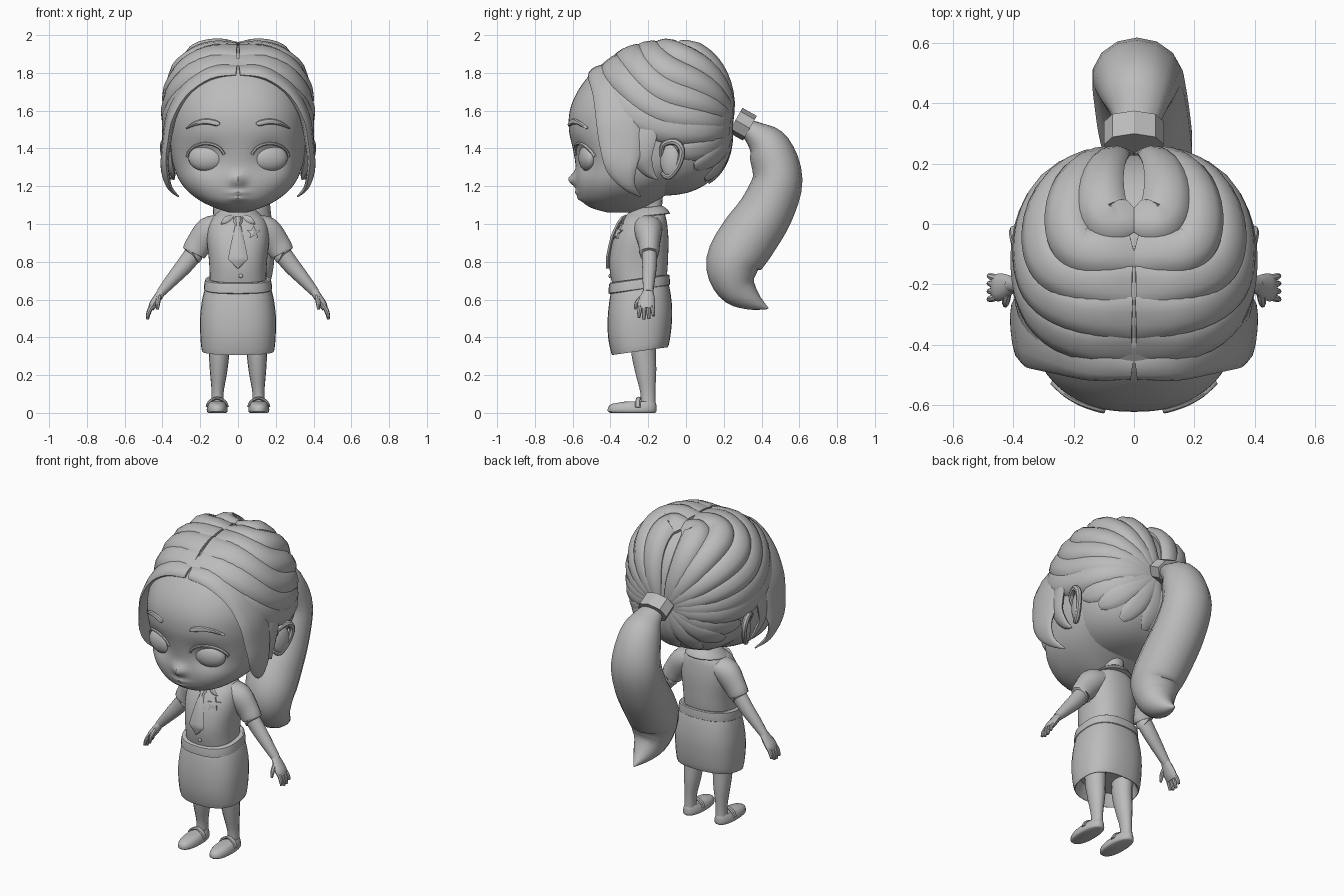
import bpy, bmesh, math
from mathutils import Vector, Matrix
from mathutils.bvhtree import BVHTree

grey = bpy.data.materials.new("plain_grey")
grey.diffuse_color = (0.5, 0.5, 0.5, 1)


def finish(name, bm, mirror=False, angle=40):
    bmesh.ops.recalc_face_normals(bm, faces=bm.faces)
    me = bpy.data.meshes.new(name)
    bm.to_mesh(me)
    bm.free()
    me.materials.append(grey)
    me.shade_smooth()
    me.set_sharp_from_angle(angle=math.radians(angle))
    ob = bpy.data.objects.new(name, me)
    bpy.context.collection.objects.link(ob)
    if mirror:
        ob.modifiers.new("mirror", 'MIRROR').use_mirror_merge = False
    return ob


def spline(rows, k):
    """Catmull-Rom through rows of any dimension."""
    out = []
    for i in range(len(rows) - 1):
        a, b, c, d = (rows[max(i - 1, 0)], rows[i], rows[i + 1], rows[min(i + 2, len(rows) - 1)])
        for j in range(k):
            t = j / k
            out.append([0.5 * (2 * q + (r - p) * t + (2 * p - 5 * q + 4 * r - s) * t * t
                               + (3 * q - p - 3 * r + s) * t ** 3) for p, q, r, s in zip(a, b, c, d)])
    return out + [list(rows[-1])]


def skin(name, rings, mirror=False, angle=40):
    bm = bmesh.new()
    vs = [[bm.verts.new(p) for p in r] for r in rings]
    n = len(vs[0])
    for a, b in zip(vs, vs[1:]):
        for i in range(n):
            bm.faces.new((a[i], a[(i + 1) % n], b[(i + 1) % n], b[i]))
    bm.faces.new(vs[0][::-1])
    bm.faces.new(vs[-1])
    return finish(name, bm, mirror, angle)


def power(c, p):
    return math.copysign(abs(c) ** (2 / p), c)


def loft(name, rows, n=32, k=3, p=2.3, cx=0, tilt=0, mirror=False, deform=None):
    """Stack of rounded outlines; rows are (z, y front, y back, half width)."""
    rings = []
    for z, y0, y1, rx in spline(rows, k):
        ring = []
        for i in range(n):
            a = 2 * math.pi * i / n
            y = (y0 + y1) / 2 + (y1 - y0) / 2 * power(math.sin(a), p)
            v = Vector((cx + rx * power(math.cos(a), p), y, z + tilt * (y + 0.24)))
            ring.append(deform(v) if deform else v)
        rings.append(ring)
    return skin(name, rings, mirror)


def tube(name, rows, up=(0, 1, 0), centre=None, n=10, k=4, mirror=False, angle=40):
    """Sweep along rows (x, y, z, half width, half thickness)."""
    rows = spline(rows, k)
    pts = [Vector(r[:3]) for r in rows]
    rings = []
    for i, (p, r) in enumerate(zip(pts, rows)):
        t = (pts[min(i + 1, len(pts) - 1)] - pts[max(i - 1, 0)]).normalized()
        side = t.cross(p - centre if centre else Vector(up)).normalized()
        nrm = side.cross(t)
        rings.append([p + side * max(r[3], .002) * math.cos(a) + nrm * max(r[4], .002) * math.sin(a)
                      for a in (2 * math.pi * j / n for j in range(n))])
    return skin(name, rings, mirror, angle)


def ball(name, loc, size, rot=0, mirror=False):
    bm = bmesh.new()
    bmesh.ops.create_uvsphere(bm, u_segments=24, v_segments=14, radius=1)
    bm.transform(Matrix.Translation(loc) @ Matrix.Rotation(rot, 4, 'Z') @ Matrix.Diagonal((*size, 1)))
    return finish(name, bm, mirror)


def fronter(ob):
    """Returns a function giving the front surface y of ob at (x, z)."""
    tree = BVHTree.FromPolygons([v.co for v in ob.data.vertices], [p.vertices for p in ob.data.polygons])
    return lambda x, z: tree.ray_cast(Vector((x, -2, z)), Vector((0, 1, 0)))[0].y


# Head with nose, lips and eye sockets pushed out of the face
def face(v):
    if v.y < -0.35:
        g = lambda x, z, sx, sz: math.exp(-((abs(v.x) - x) / sx) ** 2 - ((v.z - z) / sz) ** 2)
        v.y += (-0.042 * g(0, 1.235, .035, .035) - 0.018 * g(0, 1.165, .05, .014)
                - 0.016 * g(0, 1.135, .045, .013) + 0.035 * g(.17, 1.35, .085, .075))
    return v


head = loft("head", [(1.062, -.42, -.27, .05), (1.085, -.50, -.22, .12), (1.12, -.55, -.16, .195),
                     (1.17, -.572, -.08, .262), (1.23, -.582, .01, .31), (1.31, -.585, .12, .342),
                     (1.4, -.60, .17, .358), (1.5, -.62, .19, .365), (1.6, -.615, .19, .36),
                     (1.7, -.575, .19, .335), (1.8, -.5, .15, .28), (1.88, -.4, .05, .18)],
            n=96, k=5, p=2.35, deform=face)
face_y = fronter(head)

# Eyes, lids and brows
ball("eye", (.168, face_y(.168, 1.35) + .006, 1.35), (.097, .045, .071), .22, True)
lid = [(.17 + .1 * math.cos(a), 1.35 + .076 * math.sin(a)) for a in (2.9, 2.4, 1.9, 1.4, .9, .4, .1)]
tube("eyelid", [(x, face_y(x, z) - .002, z, .008, .012) for x, z in lid], n=6, mirror=True)
brow = [(.1, 1.523, .008), (.115, 1.533, .015), (.17, 1.543, .015), (.225, 1.532, .012), (.27, 1.508, .004)]
tube("eyebrow", [(x, face_y(x, z) - .002, z, w, .012) for x, z, w in brow], n=8, mirror=True)

# Ears
ball("ear", (.36, -.085, 1.335), (.025, .055, .085), -.4, True)
tube("ear_rim", [(.345, -.13, 1.36, .012, .012), (.37, -.12, 1.42, .014, .016), (.39, -.06, 1.435, .018, .018),
                 (.395, -.022, 1.39, .018, .018), (.38, -.04, 1.31, .016, .016), (.355, -.09, 1.25, .016, .016),
                 (.338, -.13, 1.27, .01, .01)], up=(1, 0, 0), n=8, mirror=True)

# Hair cap, shallower below its centre
C, P = Vector((0, -.14, 1.52)), 2.5


def on_cap(p, lift=0.0):
    d = (Vector(p) - C).normalized()
    r = (.362, .37, .425 if d.z > 0 else .37)
    return C + d * (sum(abs(a / b) ** P for a, b in zip(d, r)) ** (-1 / P) + lift)


bm = bmesh.new()
bmesh.ops.create_uvsphere(bm, u_segments=40, v_segments=24, radius=1)
for v in bm.verts:
    v.co = on_cap(C + v.co)
finish("hair_cap", bm)

# Swept locks from the parting round the sides to the tie
tie = Vector((.035, .24, 1.52))


def lock(name, start, mid, w0, w1, h, base=.012):
    a, m = on_cap(start), on_cap(mid) + (Vector(mid) - C).normalized() * .05
    c = 2 * m - (a + tie) / 2
    rows = []
    for i in range(13):
        t = i / 12
        p = on_cap((1 - t) ** 2 * a + 2 * t * (1 - t) * c + t * t * tie, .003)
        s = math.sin(math.pi * t) ** .6 if 0 < t < 1 else 0
        w = (w0 * (1 - t) + .025 * t) * (1 - s) + w1 * s
        rows.append((*p, w, base * (1 - t) + .016 * t + h * s))
    tube(name, rows, centre=C, n=10, k=2, mirror=True)


locks = [(-.47, 1.80, -.17, 2, .026), (-.41, 1.87, -.16, 16, .03), (-.31, 1.92, -.14, 31, .035),
         (-.20, 1.94, -.10, 45, .042), (-.07, 1.93, -.05, 60, .048), (.05, 1.9, .06, 74, .042)]
for i, (y, z, my, ang, h) in enumerate(locks):
    a = math.radians(ang)
    lock(f"hair_lock_{i + 1}", (.006, y, z), (.4 * math.cos(a), my, 1.52 + .42 * math.sin(a)), .075, .085, h)
nape = [((.38, -.16, 1.46), (.34, .06, 1.475), .06), ((.36, -.04, 1.38), (.3, .1, 1.40), .06),
        ((.29, .04, 1.31), (.22, .15, 1.37), .06), ((.16, .08, 1.26), (.12, .2, 1.35), .06),
        ((.02, .1, 1.24), (.03, .2, 1.35), .06)]
for i, (s, m, w) in enumerate(nape):
    lock(f"nape_lock_{i + 1}", s, m, .02, w, .006, .006)

# Front fringe falling beside the face
temple = Vector((0, -.33, 1.5))
tube("fringe", [(.005, -.47, 1.81, .05, .025), (.14, -.45, 1.80, .075, .03), (.27, -.40, 1.715, .1, .03),
                (.35, -.355, 1.58, .125, .028), (.378, -.345, 1.43, .115, .024), (.388, -.34, 1.30, .085, .02),
                (.365, -.30, 1.2, .035, .014), (.315, -.24, 1.145, .004, .004)], centre=temple, n=12, mirror=True)
tube("side_wisp", [(.345, -.22, 1.62, .08, .02), (.372, -.235, 1.48, .085, .022), (.372, -.235, 1.36, .06, .02),
                   (.352, -.20, 1.28, .035, .014), (.34, -.15, 1.235, .004, .004)], centre=C, n=8, mirror=True)

# Hair band and ponytail
tube("hair_band", [(0, .262, 1.55, .075, .1), (0, .338, 1.507, .075, .1)], up=(1, 0, 0), n=8, k=1, angle=25)
tube("ponytail", [(0, .30, 1.52, .04, .06), (.01, .37, 1.475, .07, .09), (.01, .44, 1.40, .115, .125),
                  (.01, .485, 1.24, .132, .15), (.02, .425, 1.07, .145, .155), (.035, .325, .92, .155, .155),
                  (.05, .25, .79, .145, .145), (.055, .27, .67, .11, .11), (.06, .35, .595, .055, .06),
                  (.06, .435, .553, .004, .004)], up=(1, 0, 0), n=14)

# Neck, shirt, collar
loft("neck", [(1.0, -.28, -.14, .065), (1.06, -.27, -.13, .058), (1.18, -.28, -.12, .06)], n=20)
shirt = loft("shirt", [(.66, -.385, -.115, .15), (.74, -.402, -.1, .15), (.82, -.405, -.095, .155),
                       (.92, -.385, -.093, .165), (1.0, -.35, -.1, .155), (1.045, -.315, -.11, .12),
                       (1.07, -.28, -.13, .065)], n=48)
shirt_y = fronter(shirt)
loft("collar", [(1.038, -.325, -.09, .118), (1.042, -.332, -.085, .124), (1.065, -.305, -.1, .1),
                (1.085, -.275, -.125, .07)], p=2, k=2, tilt=.1)
tube("collar_point", [(.025, -.318, 1.035, .016, .008), (.06, -.335, 1.02, .02, .008),
                      (.09, -.335, 1.0, .004, .005)], n=6, mirror=True)
tube("sleeve", [(.07, -.205, 1.0, .05, .08), (.145, -.2, .965, .078, .075), (.205, -.195, .895, .07, .058),
                (.235, -.195, .845, .062, .052), (.228, -.195, .853, .045, .04)], n=18, mirror=True)

# Tie, star badge, button
tie_rows = [(1.035, .02), (1.01, .024), (.995, .015), (.93, .03), (.83, .05), (.805, .045), (.765, .004)]
tube("tie", [(0, shirt_y(0, z) - .008, z, w, .012) for z, w in tie_rows], n=6, k=2)
bm = bmesh.new()
star = []
for i in range(10):
    r, a = (.038 if i % 2 == 0 else .018), math.pi / 2 + i * math.pi / 5
    x, z = .083 + r * math.cos(a), .955 + r * math.sin(a)
    star.append(bm.verts.new((x, shirt_y(x, z) - .009, z)))
hub = bm.verts.new((.083, shirt_y(.083, .955) - .014, .955))
rim = [bm.verts.new(v.co + Vector((0, .012, 0))) for v in star]
for i in range(10):
    j = (i + 1) % 10
    bm.faces.new((star[i], star[j], hub))
    bm.faces.new((star[i], rim[i], rim[j], star[j]))
bm.faces.new(rim)
finish("star_badge", bm, angle=20)
ball("button", (.015, shirt_y(0, .73) - .003, .725), (.011, .007, .011))

# Skirt and belt
loft("skirt", [(.40, -.36, -.13, .16), (.335, -.385, -.105, .182), (.337, -.395, -.092, .193),
               (.42, -.412, -.078, .2), (.52, -.415, -.073, .2), (.62, -.405, -.083, .186),
               (.69, -.39, -.1, .165)], p=2.5, tilt=.14)
loft("belt", [(.655, -.395, -.1, .168), (.657, -.41, -.086, .18), (.707, -.406, -.088, .174),
              (.711, -.39, -.1, .158)], p=2.5, k=2, tilt=.14)

# Arms and hands
tube("arm", [(.2, -.195, .89, .05, .042), (.275, -.193, .79, .046, .04), (.345, -.197, .71, .036, .034),
             (.41, -.2, .635, .024, .026)], n=14, mirror=True)
tube("palm", [(.40, -.2, .648, .022, .026), (.425, -.205, .61, .022, .04), (.448, -.21, .575, .022, .046),
              (.462, -.21, .55, .015, .042)], n=12, mirror=True)
for i, (dy, ln) in enumerate([(-.036, .05), (-.012, .06), (.012, .057), (.035, .042)]):
    tube(f"finger_{i + 1}", [(.45, -.21 + dy * .85, .575, .012, .012), (.47, -.21 + dy, .555 - ln * .3, .012, .012),
                             (.48, -.21 + dy * 1.1, .555 - ln, .008, .008)], n=8, mirror=True)
tube("thumb", [(.418, -.225, .618, .014, .014), (.424, -.258, .585, .013, .013), (.426, -.27, .548, .007, .007)],
     n=8, up=(1, 0, 0), mirror=True)

# Legs and strapped shoes
tube("leg", [(.1, -.225, .45, .058, .07), (.1, -.225, .33, .055, .066), (.103, -.213, .22, .046, .056),
             (.108, -.202, .11, .032, .04), (.11, -.2, .03, .034, .04)], n=16, mirror=True)
loft("shoe", [(0, -.4, -.165, .046), (.008, -.414, -.156, .055), (.03, -.412, -.156, .054),
              (.048, -.39, -.158, .046), (.06, -.32, -.165, .036)], n=24, k=2, cx=.11, mirror=True)
tube("shoe_strap", [(.056, -.255, .03, .014, .008), (.07, -.255, .06, .014, .008), (.11, -.25, .078, .014, .008),
                    (.15, -.255, .06, .014, .008), (.164, -.255, .03, .014, .008)], up=(0, 0, 1), n=8, mirror=True)
